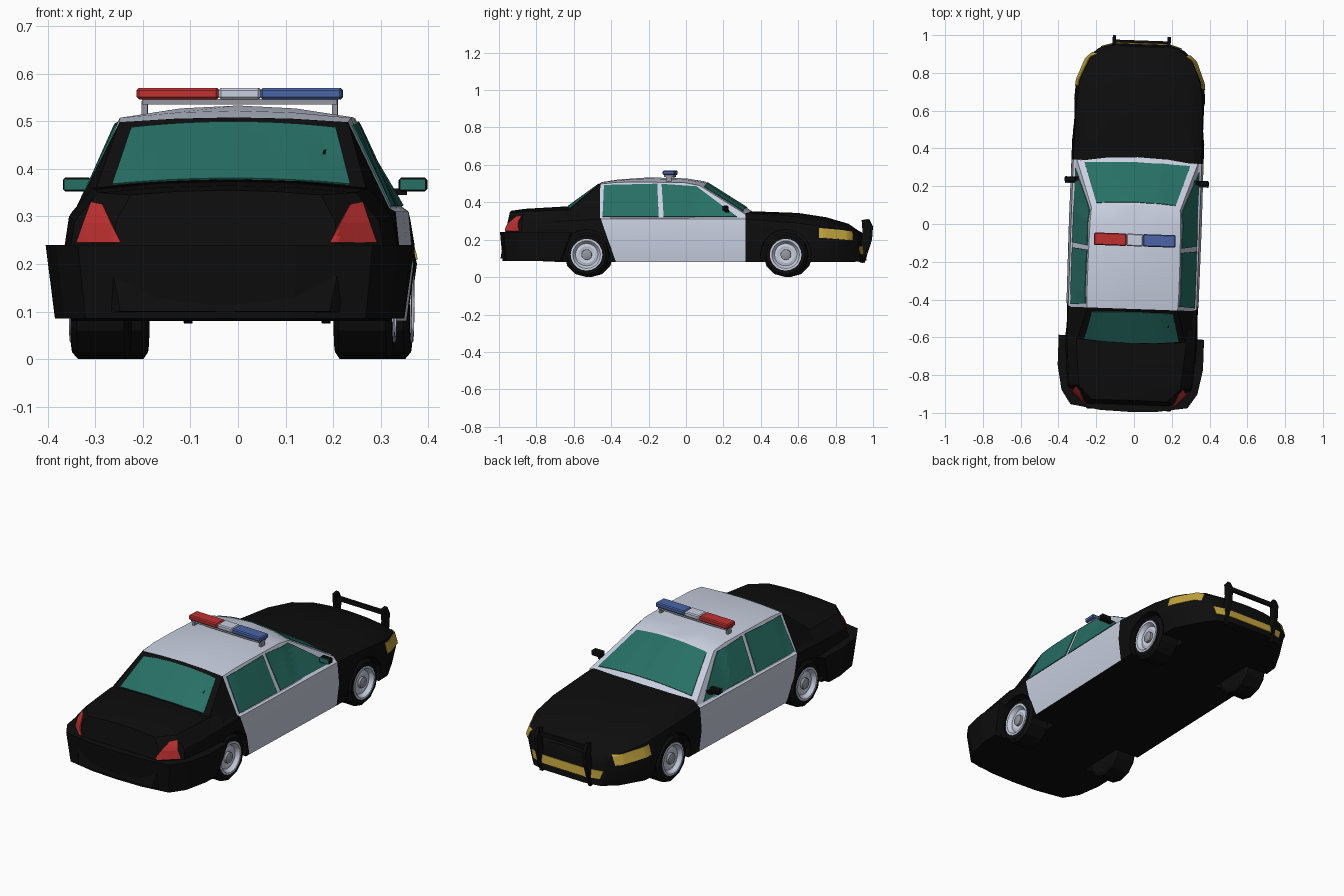
import bpy, bmesh, math
from mathutils import Vector, Matrix
from mathutils.bvhtree import BVHTree

if "Cube" in bpy.data.objects:
    bpy.data.objects.remove(bpy.data.objects["Cube"])

# The whole car stands slightly turned
PLACE = Matrix.Translation((0.007, 0, 0)) @ Matrix.Rotation(math.radians(-2), 4, 'Z')


def material(name, r, g, b):
    m = bpy.data.materials.new(name)
    m.use_nodes = True
    m.diffuse_color = (r, g, b, 1)
    m.node_tree.nodes["Principled BSDF"].inputs["Base Color"].default_value = (r, g, b, 1)
    return m


BLACK = material("black paint", .004, .004, .004)
WHITE = material("white paint", .58, .62, .74)
GLASS = material("teal glass", .02, .16, .13)
RED = material("red lens", .53, .03, .03)
BLUE = material("blue lens", .07, .13, .38)
YELLOW = material("yellow lens", .52, .36, .045)
GREY = material("grey metal", .3, .31, .35)


def activate(ob):
    bpy.ops.object.select_all(action='DESELECT')
    ob.select_set(True)
    bpy.context.view_layer.objects.active = ob


def make(name, verts, faces, mats, rule=None, smooth=None):
    """Mesh object with outward normals; rule(centre, normal) picks the material."""
    me = bpy.data.meshes.new(name)
    me.from_pydata([tuple(v) for v in verts], [], faces)
    for m in mats:
        me.materials.append(m)
    bm = bmesh.new()
    bm.from_mesh(me)
    bmesh.ops.recalc_face_normals(bm, faces=bm.faces)
    bm.normal_update()
    for f in bm.faces:
        f.material_index = rule(f.calc_center_median(), f.normal) if rule else 0
    bm.to_mesh(me)
    bm.free()
    ob = bpy.data.objects.new(name, me)
    bpy.context.collection.objects.link(ob)
    ob.matrix_world = PLACE
    if smooth:
        activate(ob)
        bpy.ops.object.shade_smooth_by_angle(angle=math.radians(smooth))
    return ob


def loft(rings):
    """Skin closed rings of equal length, capping both ends with cross strips."""
    n = len(rings[0])
    verts = [p for r in rings for p in r]
    faces = []
    for k in range(len(rings) - 1):
        a, b = k * n, (k + 1) * n
        faces += [(a + i, a + (i + 1) % n, b + (i + 1) % n, b + i) for i in range(n)]
    for base in (0, (len(rings) - 1) * n):
        for i in range((n - 1) // 2):
            strip = dict.fromkeys((i, i + 1, n - 2 - i, n - 1 - i))
            faces.append([base + j for j in strip])
    return verts, faces


def mirrored(half):
    """Right half of a section, ending on the centre line, to a full section."""
    return half + [(-x, y, z) for x, y, z in reversed(half[:-1])]


def box(name, centre, size, mat, bevel=0):
    verts = [[c + s * d / 2 for c, s, d in zip(centre, (i, j, k), size)]
             for i in (-1, 1) for j in (-1, 1) for k in (-1, 1)]
    faces = [(0, 1, 3, 2), (4, 6, 7, 5), (0, 4, 5, 1), (2, 3, 7, 6), (0, 2, 6, 4), (1, 5, 7, 3)]
    ob = make(name, verts, faces, [mat])
    if bevel:
        ob.modifiers.new("bevel", 'BEVEL').width = bevel
    return ob


def lathe(name, profile, y, z, segs, mat, smooth=None):
    """Turn (radius, x) points about an axle along x."""
    angles = [math.tau * i / segs for i in range(segs)]
    rings = [[(x, y + r * math.cos(t), z + r * math.sin(t)) for t in angles] for r, x in profile]
    return make(name, *loft(rings), [mat], smooth=smooth)


def plate(name, tree, corners, out, mat, bow=0, nu=12, nv=6):
    """Thin plate laid on a surface: corners go bottom a, bottom b, top b, top a."""
    a, b, c, d = map(Vector, corners)
    out = Vector(out).normalized()
    verts = []
    for j in range(nv + 1):
        for i in range(nu + 1):
            u, v = i / nu, j / nv
            p = a.lerp(b, u).lerp(d.lerp(c, u), v)
            p.z += bow * (1 - (2 * u - 1) ** 2)
            hit = tree.ray_cast(p + out, -out)[0]
            if hit is None:
                hit = tree.find_nearest(p)[0]
            verts.append(hit + out * 0.004)
    w = nu + 1
    faces = [(j * w + i, j * w + i + 1, j * w + w + i + 1, j * w + w + i)
             for j in range(nv) for i in range(nu)]
    ob = make(name, verts, faces, [mat])
    mod = ob.modifiers.new("thickness", 'SOLIDIFY')
    mod.thickness, mod.offset = 0.004, 0


# Lower body: y, lean, sill z, sill / middle / belt widths, belt z, shoulder width, shoulder z, crown z
STATIONS = [
    (-.965, .2, .10, .22, .24, .23, .29, .20, .345, .355),
    (-.87, .05, .09, .31, .335, .32, .29, .27, .35, .365),
    (-.64, 0, .08, .335, .355, .34, .3, .29, .36, .378),
    (-.405, -.35, .08, .335, .35, .34, .31, .3, .33, .34),
    (0, 0, .08, .335, .352, .34, .31, .3, .33, .34),
    (.33, 0, .08, .335, .35, .34, .31, .3, .34, .353),
    (.6, 0, .08, .335, .35, .335, .29, .28, .325, .343),
    (.75, 0, .08, .325, .34, .32, .27, .25, .305, .32),
    (.87, 0, .08, .26, .29, .27, .25, .21, .27, .285),
    (.925, -.1, .085, .2, .225, .21, .23, .16, .24, .25),
    (.945, -.15, .09, .12, .14, .13, .22, .1, .235, .24)]
rings = []
for y, lean, zb, wb, wm, wt, zt, ws, zs, zc in STATIONS:
    half = [(wb, zb), (wm, .2), (wt, zt), (ws, zs), (ws / 2, zs + .75 * (zc - zs)), (0, zc)]
    rings.append(mirrored([(x, y + lean * (z - .2), z) for x, z in half]))
verts, faces = loft(rings)
body_tree = BVHTree.FromPolygons(verts, faces)
body = make("body", verts, faces, [BLACK, WHITE],
            lambda c, n: int(-.41 < c.y < .33 and n.z > -.7), smooth=25)

# Wheel arches cut from the body, then wheels
for y in (-.52, .545):
    for s in (-1, 1):
        cutter = lathe("arch_cutter", [(.135, s * .2), (.135, s * .5)], y, .12, 20, BLACK)
        cutter.hide_render = True
        activate(body)
        cut = body.modifiers.new("arch", 'BOOLEAN')
        cut.operation, cut.solver, cut.object = 'DIFFERENCE', 'EXACT', cutter
        bpy.ops.object.modifier_apply(modifier=cut.name)
        bpy.data.objects.remove(cutter)
        end = ("front" if y > 0 else "rear") + ("_left" if s > 0 else "_right")
        lathe(end + "_tyre", [(.105, s * .215), (.12, s * .225), (.12, s * .325), (.105, s * .338),
                              (.084, s * .338), (.08, s * .3)], y, .12, 12, BLACK)
        lathe(end + "_rim", [(.085, s * .29), (.085, s * .342), (.074, s * .342), (.06, s * .322),
                             (.045, s * .326), (.032, s * .322)], y, .12, 20, WHITE, 30)
        lathe(end + "_hub", [(.03, s * .31), (.028, s * .334), (.012, s * .338)], y, .12, 12, GREY)

# Cabin: y, edge sweep, crown z, edge width, edge z
ROWS = [(.365, -.035, .345, .32, .335), (.1, -.02, .512, .235, .49), (0, 0, .528, .24, .505),
        (-.2, 0, .533, .243, .508), (-.36, 0, .522, .243, .507), (-.45, 0, .508, .24, .498),
        (-.64, .02, .37, .285, .355)]
rings = []
for y, sweep, zc, w, ze in ROWS:
    half = [(w * t, y + sweep * t * t, ze + (zc - ze) * (1 - t * t)) for t in (1, .5, 0)]
    rings.append(mirrored([(.335, y + sweep, .3)] + half))
verts, faces = loft(rings)
cabin_tree = BVHTree.FromPolygons(verts, faces)
make("cabin", verts, faces, [WHITE, BLACK], lambda c, n: int(c.y < -.45), smooth=20)

# Windows
plate("windshield", cabin_tree, [(-.28, .3, .347), (.28, .3, .347), (.21, .1, .483), (-.21, .1, .483)],
      (0, 1, .3), GLASS, .018)
plate("rear_window", cabin_tree, [(-.25, -.6, .367), (.25, -.6, .367), (.215, -.47, .486), (-.215, -.47, .486)],
      (0, -1, 0), GLASS, .012)
for s, side in ((1, "left"), (-1, "right")):
    out = (s, 0, 0)
    plate(side + "_rear_door_window", cabin_tree,
          [(s * .3, -.435, .322), (s * .3, -.135, .322), (s * .3, -.145, .499), (s * .3, -.43, .492)], out, GLASS)
    plate(side + "_front_door_window", cabin_tree,
          [(s * .3, -.108, .322), (s * .3, .285, .322), (s * .3, .065, .485), (s * .3, -.122, .498)], out, GLASS)

    # Lamps at the corners
    plate(side + "_tail_lamp", body_tree,
          [(s * .315, -.9, .245), (s * .22, -.9, .245), (s * .26, -.9, .325), (s * .285, -.9, .33)],
          (0, -1, 0), RED)
    plate(side + "_headlamp", body_tree,
          [(s * .34, .72, .21), (s * .25, .89, .195), (s * .225, .885, .245), (s * .325, .72, .262)],
          (s * .75, .65, 0), YELLOW)

    # Door mirrors with glass facing backwards
    box(side + "_mirror", (s * .353, .225, .367), (.06, .03, .03), BLACK, .006)
    box(side + "_mirror_glass", (s * .353, .208, .367), (.054, .006, .024), GLASS)
    box(side + "_mirror_arm", (s * .32, .23, .352), (.04, .02, .014), BLACK)

    # Push bar upright with raked ends
    outline = [(.92, .085), (.95, .075), (.99, .2), (.995, .27), (.975, .31), (.945, .305), (.95, .24), (.94, .17)]
    make(side + "_push_bar_upright",
         *loft([[(s * .145 + dx, y, z) for y, z in outline] for dx in (-.009, .009)]), [BLACK])

    # Light bar feet
    box(side + "_light_bar_foot", (s * .2, -.085, .52), (.012, .03, .045), GREY)
box("push_bar_cross", (0, .965, .28), (.29, .014, .022), BLACK)
plate("lower_lamp_band", body_tree, [(-.2, .9, .122), (.2, .9, .122), (.215, .9, .165), (-.215, .9, .165)],
      (0, 1, 0), YELLOW, nu=30)

# Rear bumper: tapered wrap-around
OUTLINE = [(.385, -.6), (.385, -.76), (.36, -.89), (.31, -.965), (.15, -.99), (0, -.995)]
top = mirrored([(x, y, .24) for x, y in OUTLINE])
bottom = [(x * .95, min(y * .985, -.66), .085) for x, y, z in top]
make("rear_bumper", *loft([bottom, top]), [BLACK])

# Roof light bar
box("light_bar_rail", (0, -.085, .541), (.41, .05, .012), GREY)
for name, x, width, mat in (("red_light", -.13, .172, RED), ("centre_light", 0, .088, WHITE),
                            ("blue_light", .13, .172, BLUE)):
    box(name, (x, -.085, .558), (width, .066, .024), mat, .005)
